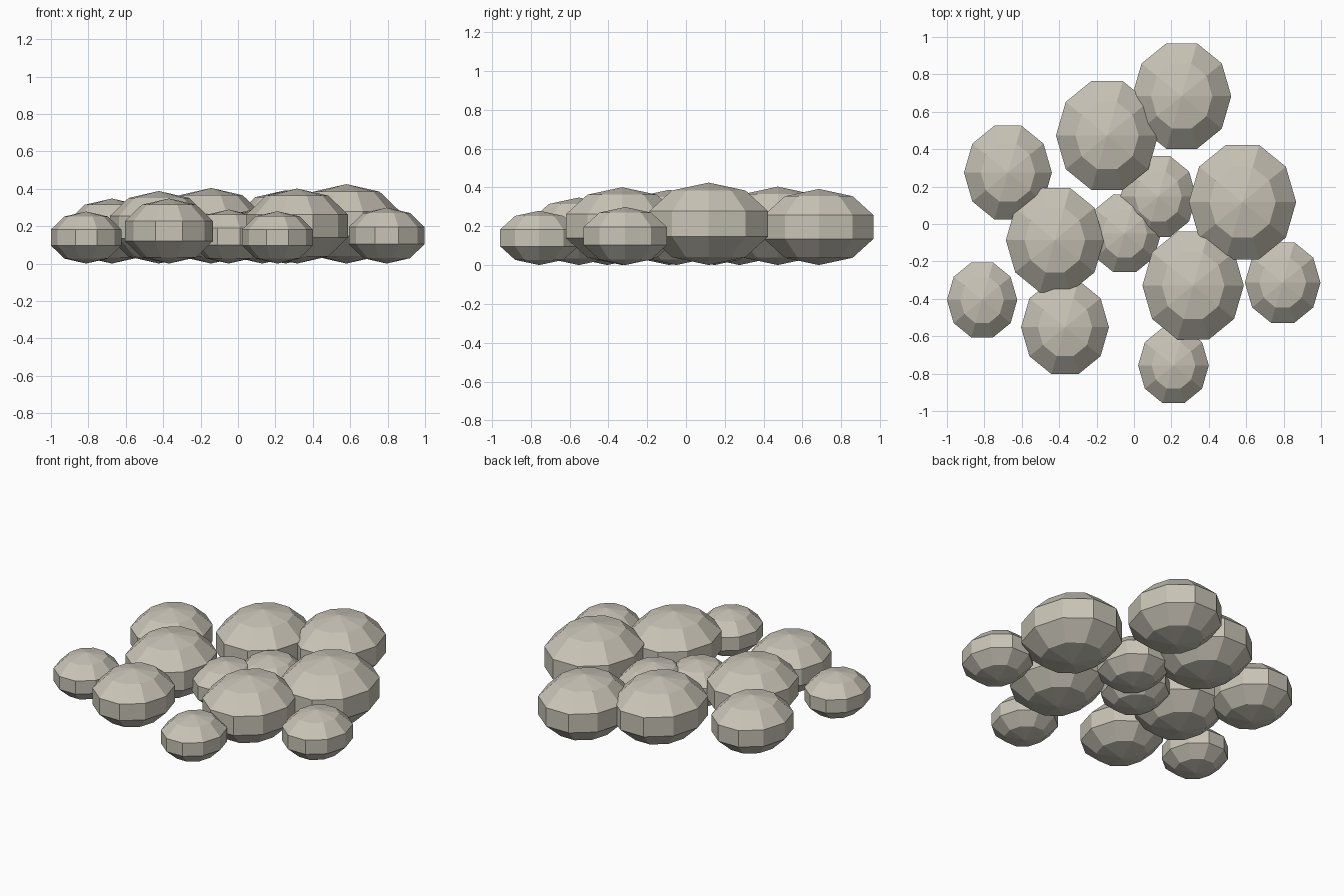
import bpy
import bmesh
from math import radians
from mathutils import Matrix

cube = bpy.data.objects.get("Cube")
if cube:
    bpy.data.objects.remove(cube, do_unlink=True)

# One warm grey stone colour
stone_grey = bpy.data.materials.new("stone_grey")
stone_grey.use_nodes = True
colour = (0.58, 0.55, 0.47, 1)
stone_grey.diffuse_color = colour
stone_grey.node_tree.nodes["Principled BSDF"].inputs["Base Color"].default_value = colour

RING = 0.951    # widest ring of the faceted sphere relative to its radius
LENGTH = 1.12   # depth relative to width
HEIGHT = 0.74   # height relative to width


def pebble(name, x, y, r):
    """Squashed ten-sided ball resting on the ground, r wide from its middle."""
    bm = bmesh.new()
    bmesh.ops.create_uvsphere(bm, u_segments=10, v_segments=5, radius=1)
    turn = Matrix.Rotation(radians(90), 4, "Z")
    squash = Matrix.Diagonal((r / RING, r * LENGTH / RING, r * HEIGHT, 1))
    bm.transform(squash @ turn)
    mesh = bpy.data.meshes.new(name)
    bm.to_mesh(mesh)
    bm.free()
    mesh.materials.append(stone_grey)
    obj = bpy.data.objects.new(name, mesh)
    obj.location = (x, y, r * HEIGHT)
    bpy.context.collection.objects.link(obj)


# Stones: position and half width
stones = {
    "left_large_stone": (0.58, 0.117, 0.287),
    "back_stone": (0.255, 0.684, 0.265),
    "back_middle_stone": (-0.144, 0.473, 0.273),
    "back_right_stone": (-0.674, 0.275, 0.235),
    "right_large_stone": (-0.423, -0.086, 0.262),
    "front_right_stone": (-0.369, -0.552, 0.235),
    "right_small_stone": (-0.812, -0.406, 0.188),
    "front_small_stone": (0.211, -0.756, 0.189),
    "front_left_stone": (0.316, -0.329, 0.271),
    "left_small_stone": (0.795, -0.313, 0.202),
    "inner_back_stone": (0.13, 0.147, 0.203),
    "inner_front_stone": (-0.05, -0.05, 0.195),
}
for name, (x, y, r) in stones.items():
    pebble(name, x, y, r)
